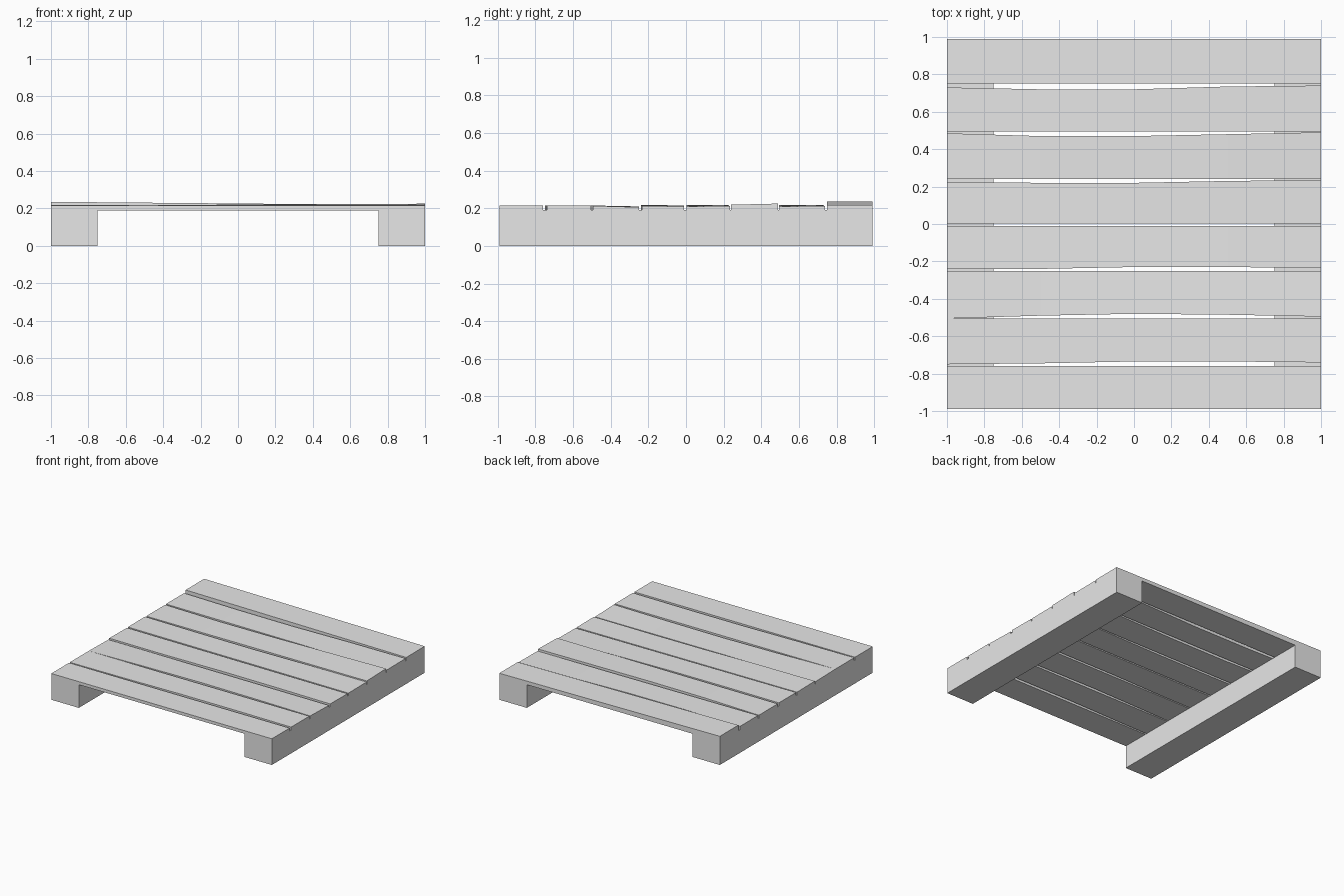
import bpy
import bmesh

old = bpy.data.objects.get("Cube")
if old:
    bpy.data.objects.remove(old, do_unlink=True)

grey = bpy.data.materials.new("plain grey")
grey.use_nodes = True
colour = (0.8, 0.8, 0.8, 1)
grey.diffuse_color = colour
grey.node_tree.nodes["Principled BSDF"].inputs["Base Color"].default_value = colour

DECK = 0.19                          # underside of the planks
STATIONS = (-1, -0.5, 0, 0.5, 1)     # cross-sections along a plank


def loft(name, sections):
    """Solid through four-cornered cross-sections along x."""
    bm = bmesh.new()
    rings = [[bm.verts.new(p) for p in ring] for ring in sections]
    for a, b in zip(rings, rings[1:]):
        for i in range(4):
            j = (i + 1) % 4
            bm.faces.new((a[i], a[j], b[j], b[i]))
    bm.faces.new(rings[0])
    bm.faces.new(rings[-1])
    bmesh.ops.recalc_face_normals(bm, faces=bm.faces)
    mesh = bpy.data.meshes.new(name)
    bm.to_mesh(mesh)
    bm.free()
    mesh.materials.append(grey)
    obj = bpy.data.objects.new(name, mesh)
    bpy.context.collection.objects.link(obj)


def plank(name, front, back, top_right, top_left):
    """Edges as y at each station, tops as (front, back) z at each end."""
    rings = []
    for x, f, b in zip(STATIONS, front, back):
        t = (x + 1) / 2
        zf, zb = [r + (l - r) * t for r, l in zip(top_right, top_left)]
        rings.append([(x, f, DECK), (x, b, DECK), (x, b, zb), (x, f, zf)])
    loft(name, rings)


def straight(y):
    return [y] * len(STATIONS)


# Two runners under the deck
for name, x0, x1 in (("right_runner", -1, -0.75), ("left_runner", 0.75, 1)):
    loft(name, [[(x, -0.99, 0), (x, 0.99, 0), (x, 0.99, DECK), (x, -0.99, DECK)]
                for x in (x0, x1)])

# Eight slightly warped planks, front to back
FLAT = (0.215, 0.215)
planks = [
    (straight(-0.99), straight(-0.76), FLAT, FLAT),
    ((-0.75, -0.745, -0.735, -0.735, -0.74), straight(-0.505), FLAT, FLAT),
    ((-0.505, -0.49, -0.48, -0.485, -0.495), straight(-0.25),
     (0.215, 0.21), (0.213, 0.206)),
    ((-0.24, -0.24, -0.23, -0.23, -0.235), straight(-0.01),
     (0.218, 0.215), (0.212, 0.21)),
    (straight(0.002), (0.225, 0.22, 0.22, 0.23, 0.235),
     (0.217, 0.217), (0.21, 0.212)),
    (straight(0.24), (0.485, 0.47, 0.47, 0.48, 0.49), FLAT, (0.219, 0.225)),
    (straight(0.495), (0.73, 0.72, 0.72, 0.735, 0.74),
     (0.217, 0.217), (0.21, 0.212)),
    (straight(0.75), straight(0.99), (0.235, 0.235), (0.217, 0.217)),
]
for number, shape in enumerate(planks, 1):
    plank(f"deck_plank_{number}", *shape)
